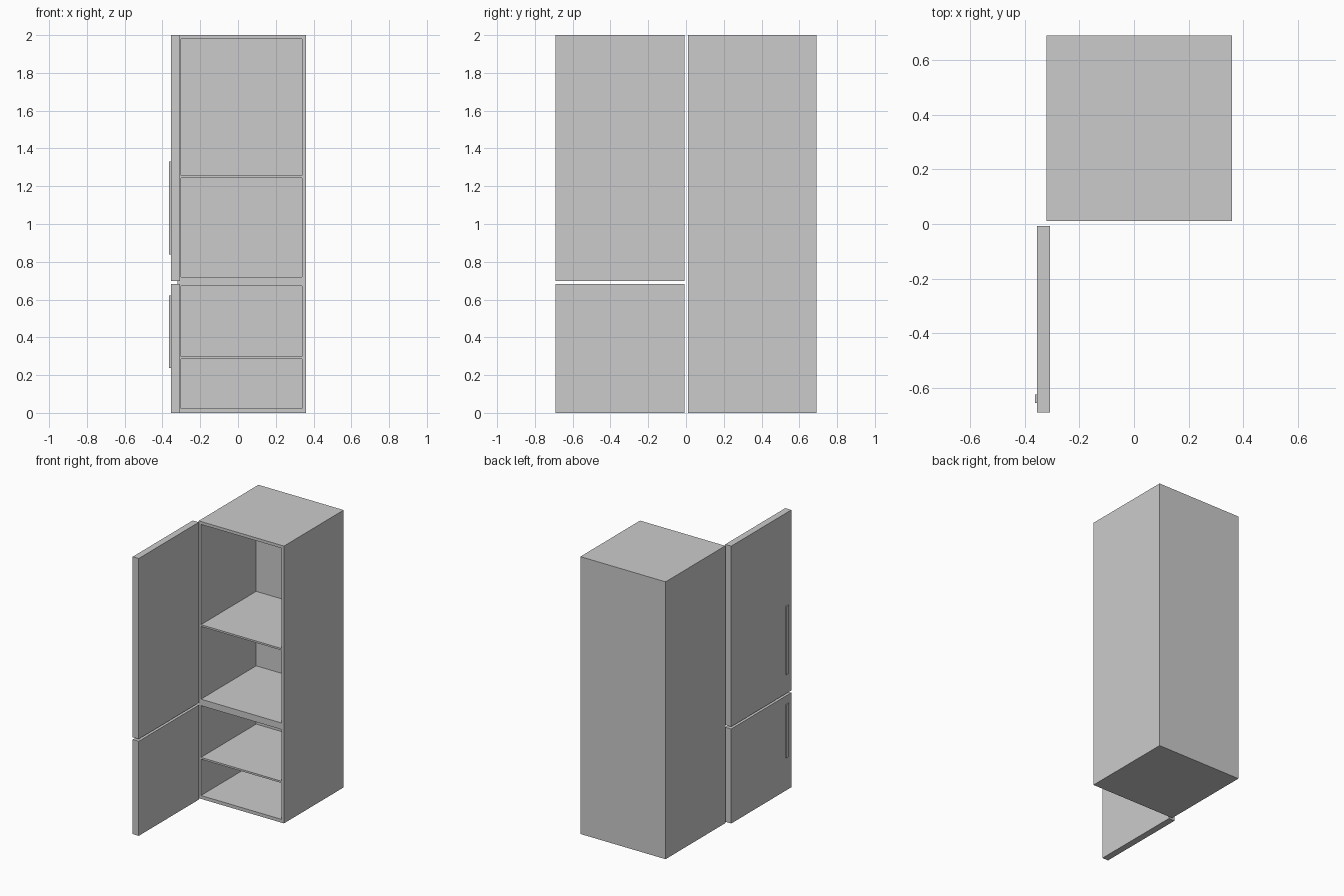
import bpy
import bmesh
from mathutils import Vector

if "Cube" in bpy.data.objects:
    bpy.data.objects.remove(bpy.data.objects["Cube"])


def box(name, lo, hi):
    """Axis-aligned box between two opposite corners."""
    lo, hi = Vector(lo), Vector(hi)
    bm = bmesh.new()
    bmesh.ops.create_cube(bm, size=1)
    for v in bm.verts:
        v.co = (lo + hi) / 2 + v.co * (hi - lo)
    mesh = bpy.data.meshes.new(name)
    bm.to_mesh(mesh)
    bm.free()
    obj = bpy.data.objects.new(name, mesh)
    bpy.context.collection.objects.link(obj)
    return obj


# Cabinet block; the walls and shelves remain once compartments are cut
cabinet = box("cabinet", (-0.321, 0.011, 0), (0.359, 0.691, 2))

# Four compartments open to the front
compartments = [(0.024, 0.286), (0.299, 0.672), (0.719, 1.243), (1.256, 1.979)]
for i, (z0, z1) in enumerate(compartments):
    cutter = box(f"compartment_cutter_{i}", (-0.303, -0.1, z0), (0.340, 0.64, z1))
    cutter.hide_render = True
    mod = cabinet.modifiers.new("compartment", 'BOOLEAN')
    mod.operation = 'DIFFERENCE'
    mod.solver = 'EXACT'
    mod.object = cutter
    bpy.context.view_layer.objects.active = cabinet
    bpy.ops.object.modifier_apply(modifier=mod.name)
    bpy.data.objects.remove(cutter)

# Doors swung open at the left, each with a slim bar handle on its outer face
doors = [("freezer", 0.0, 0.682, 0.238, 0.622),
         ("fridge", 0.698, 2.0, 0.838, 1.330)]
for part, z0, z1, h0, h1 in doors:
    box(f"{part}_door", (-0.356, -0.691, z0), (-0.308, -0.007, z1))
    box(f"{part}_handle", (-0.364, -0.656, h0), (-0.355, -0.625, h1))
